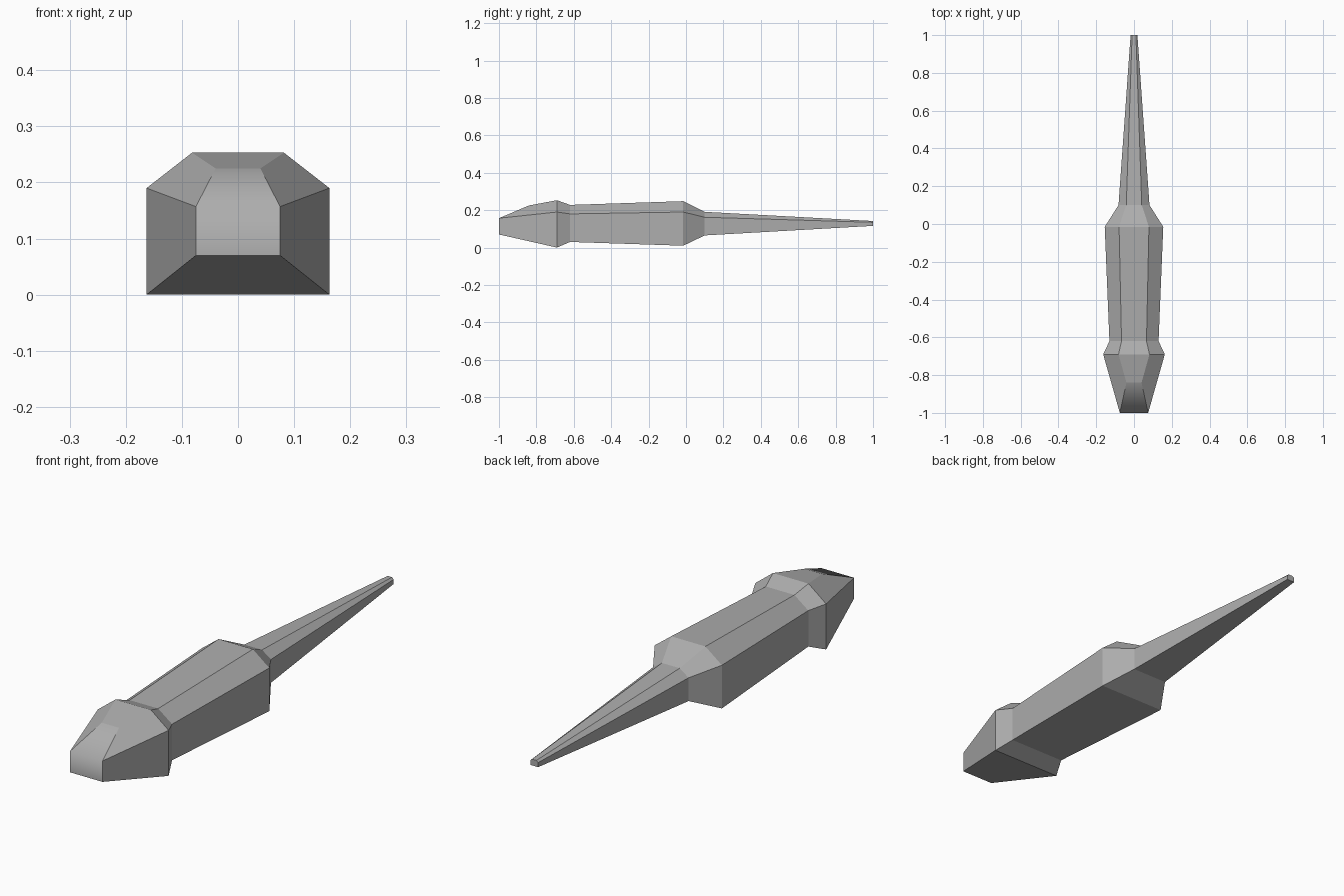
import bpy
import bmesh

cube = bpy.data.objects.get("Cube")
if cube:
    bpy.data.objects.remove(cube, do_unlink=True)

grey = bpy.data.materials.new("plain grey")
grey.use_nodes = True
colour = (0.42, 0.42, 0.42, 1)
grey.diffuse_color = colour
grey.node_tree.nodes["Principled BSDF"].inputs["Base Color"].default_value = colour


def ring(bm, y, half, low, mid, top_half, top, top_y=None):
    """Six-sided section: flat base, upright sides, chamfered flat top."""
    top_y = y if top_y is None else top_y
    right = [(-half, y, low), (-half, y, mid), (-top_half, top_y, top)]
    left = [(-x, yy, z) for x, yy, z in reversed(right)]
    return [bm.verts.new(co) for co in right + left]


# Sections from snout to tail tip: y, half width, base, shoulder, top half width, top
sections = [
    (-1.0, 0.075, 0.07, 0.157, 0.04, 0.225, -0.84),   # snout, top set back
    (-0.69, 0.163, 0.0, 0.19, 0.082, 0.253),          # back of head
    (-0.62, 0.13, 0.03, 0.18, 0.066, 0.228),          # neck
    (-0.015, 0.155, 0.01, 0.19, 0.079, 0.248),        # hips
    (0.1, 0.082, 0.065, 0.162, 0.041, 0.191),         # tail root
    (1.0, 0.018, 0.116, 0.135, 0.01, 0.142),          # tail tip
]

bm = bmesh.new()
rings = [ring(bm, *s) for s in sections]

# Skin between neighbouring sections
for a, b in zip(rings, rings[1:]):
    for i in range(6):
        j = (i + 1) % 6
        bm.faces.new((a[i], a[j], b[j], b[i]))

# Snout front, sloping snout top and tail end
r = rings[0]
front = bm.faces.new((r[0], r[1], r[4], r[5]))
slope = bm.faces.new((r[1], r[2], r[3], r[4]))
bm.faces.new(rings[-1])
bmesh.ops.recalc_face_normals(bm, faces=bm.faces)

# Only the snout front rolls softly into its slope; all other edges are crisp
for face in bm.faces:
    face.smooth = face in (front, slope)
for edge in bm.edges:
    edge.smooth = front in edge.link_faces and slope in edge.link_faces

mesh = bpy.data.meshes.new("creature_body")
bm.to_mesh(mesh)
bm.free()
mesh.materials.append(grey)
body = bpy.data.objects.new("creature_body", mesh)
bpy.context.collection.objects.link(body)
